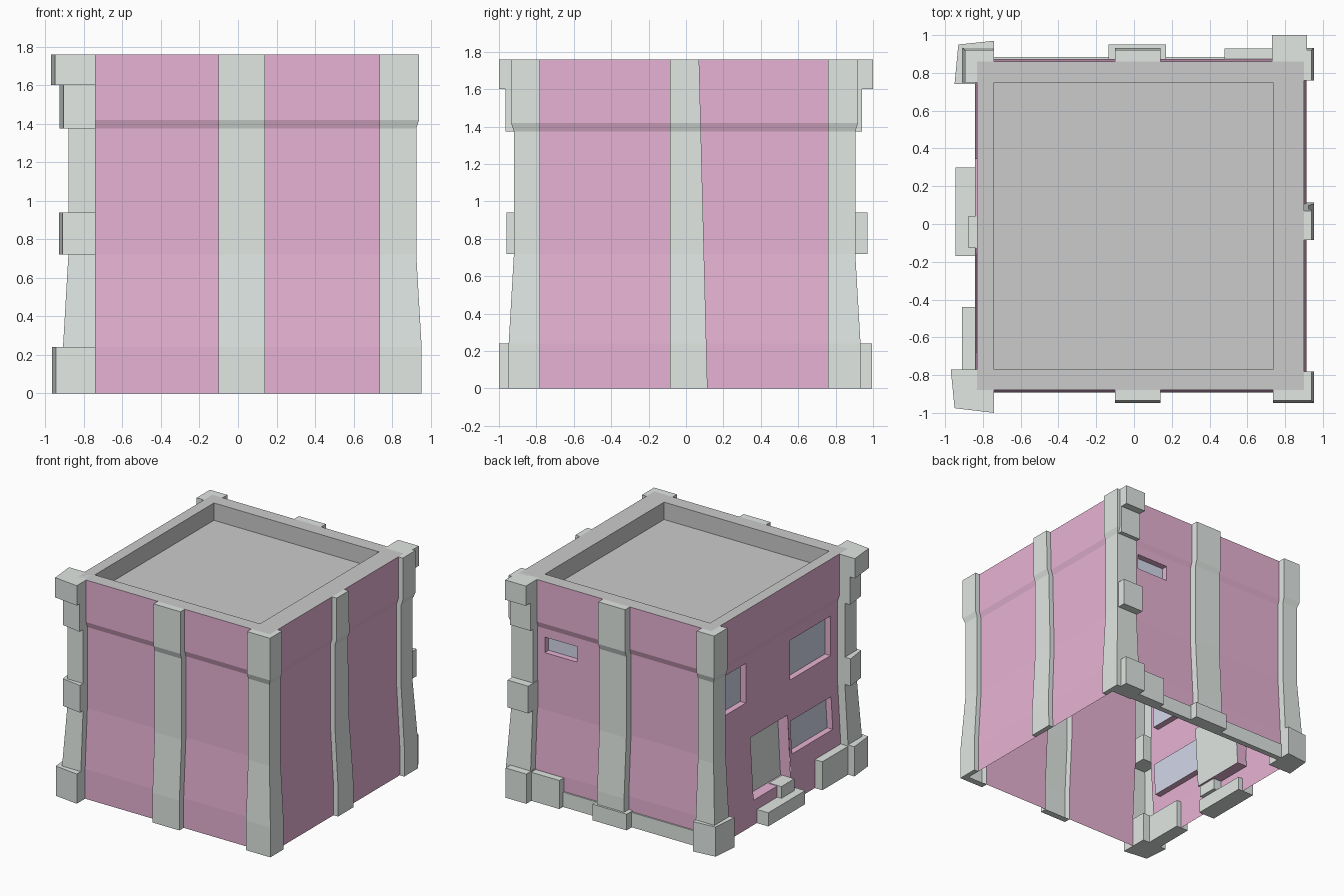
import bpy, bmesh

if "Cube" in bpy.data.objects:
    bpy.data.objects.remove(bpy.data.objects["Cube"])

TOP, ROOF = 1.76, 1.62


def material(name, rgb):
    m = bpy.data.materials.new(name)
    m.diffuse_color = (*rgb, 1)
    m.use_nodes = True
    m.node_tree.nodes["Principled BSDF"].inputs["Base Color"].default_value = m.diffuse_color
    return m


pink = material("pink_wall", (0.8, 0.45, 0.66))
stone = material("stone", (0.75, 0.8, 0.77))
glass = material("glass", (0.66, 0.69, 0.83))


def build(name, faces, mat=None):
    """Object from a list of faces, each a list of points."""
    bm = bmesh.new()
    for f in faces:
        bm.faces.new([bm.verts.new(p) for p in f])
    bmesh.ops.remove_doubles(bm, verts=bm.verts, dist=1e-5)
    me = bpy.data.meshes.new(name)
    bm.to_mesh(me)
    bm.free()
    if mat:
        me.materials.append(mat)
    bpy.context.collection.objects.link(bpy.data.objects.new(name, me))


def prism(name, pts, z0, z1, mat=stone):
    """Upright block from a counter-clockwise plan outline."""
    lo, hi = [(x, y, z0) for x, y in pts], [(x, y, z1) for x, y in pts]
    n = len(pts)
    sides = [[lo[i], lo[(i + 1) % n], hi[(i + 1) % n], hi[i]] for i in range(n)]
    build(name, sides + [hi, lo[::-1]], mat)


def block(name, x0, x1, y0, y1, z0, z1, mat=stone):
    prism(name, [(x0, y0), (x1, y0), (x1, y1), (x0, y1)], z0, z1, mat)


# Vertical wall profile: (height, outward offset)
PROFILE = [(0, .028), (.24, .028), (.72, 0), (1.375, 0), (1.42, .015), (TOP, .015)]


def offset(z):
    for (a, p), (b, q) in zip(PROFILE, PROFILE[1:]):
        if z <= b:
            return p + (q - p) * (z - a) / (b - a)
    return PROFILE[-1][1]


def rect(z):
    o = offset(z)
    return -.815 - o, .885 + o, -.865 - o, .845 + o


def plan(z):
    """Counter-clockwise outline of walls and pilasters at height z."""
    l, r, f, b = rect(z)
    L, R, F, B = l - .065, r + .04, f - .055, b + .06
    m = .115 - .045 * z / TOP
    pts = [(L, F), (-.74, F), (-.74, f), (-.1, f), (-.1, F), (.14, F), (.14, f), (.735, f), (.735, F),
           (R, F), (R, -.78), (r, -.78), (r, -.085), (R, -.085), (R, m), (r, m), (r, .76), (R, .76),
           (R, B), (.735, B), (.735, b), (.14, b), (.14, B), (-.1, B), (-.1, b), (-.74, b), (-.74, B),
           (L, B), (L, .75), (l, .75), (l, -.77), (L, -.77)]
    return [(x, y, z) for x, y in pts]


N = 32
WALLS = {2: "front_wall_left", 6: "front_wall_right", 11: "right_wall_front", 15: "right_wall_back",
         20: "back_wall_right", 24: "back_wall_left", 29: "left_wall"}
# Openings: wall -> (start, end, bottom, top, depth), start and end in world x or y
HOLES = {20: [(.67, .38, 1.18, 1.305, .05)],
         29: [(.70, .40, 1.0, 1.32, .05), (-.16, -.68, .97, 1.29, .05),
              (-.16, -.68, .38, .64, .05), (.345, -.13, .2, .70, .09)]}
levels = [z for z, _ in PROFILE]

# Walls with recessed windows and door
panes = []
for i, name in WALLS.items():
    a0, b0 = plan(0)[i], plan(0)[(i + 1) % N]
    ax = 0 if abs(b0[0] - a0[0]) > abs(b0[1] - a0[1]) else 1
    holes = [((s - a0[ax]) / (b0[ax] - a0[ax]), (e - a0[ax]) / (b0[ax] - a0[ax]), lo, hi, d)
             for s, e, lo, hi, d in HOLES.get(i, [])]
    us = sorted({0, 1, *[h[k] for h in holes for k in (0, 1)]})
    zs = sorted({*levels, *[h[k] for h in holes for k in (2, 3)]})

    def P(u, z, d=0):
        p, q = plan(z)[i], plan(z)[(i + 1) % N]
        v = [p[k] + (q[k] - p[k]) * u for k in range(3)]
        v[1 - ax] += d * (1 if v[1 - ax] < 0 else -1)
        return tuple(v)

    faces = []
    for u0, u1 in zip(us, us[1:]):
        for z0, z1 in zip(zs, zs[1:]):
            um, zm = (u0 + u1) / 2, (z0 + z1) / 2
            if not any(h[0] < um < h[1] and h[2] < zm < h[3] for h in holes):
                faces.append([P(u0, z0), P(u1, z0), P(u1, z1), P(u0, z1)])
    for u0, u1, z0, z1, d in holes:
        ring = [(u0, z0), (u1, z0), (u1, z1), (u0, z1)]
        out, inn = [P(*c) for c in ring], [P(*c, d) for c in ring]
        faces += [[out[k], out[(k + 1) % 4], inn[(k + 1) % 4], inn[k]] for k in range(4)]
        panes.append((inn, d))
    build(name, faces, pink)
build("window_panes", [f for f, d in panes if d < .08], glass)
build("door", [f for f, d in panes if d > .08], stone)


# Pilasters at the corners and wall centres, with top and bottom caps
def pilaster(name, idx, corner=None):
    faces = []
    for z0, z1 in zip(levels, levels[1:]):
        p, q = plan(z0), plan(z1)
        faces += [[p[a], p[b], q[b], q[a]] for a, b in zip(idx, idx[1:])]
    for z in (0, TOP):
        cap = [plan(z)[k] for k in idx]
        if corner:
            r = rect(z)
            cap.append((r[corner[0]], r[corner[1]], z))
        faces.append(cap if z else cap[::-1])
    build(name, faces, stone)


pilaster("front_left_pilaster", [30, 31, 0, 1, 2], (0, 2))
pilaster("front_right_pilaster", [7, 8, 9, 10, 11], (1, 2))
pilaster("back_right_pilaster", [16, 17, 18, 19, 20], (1, 3))
pilaster("back_left_pilaster", [25, 26, 27, 28, 29], (0, 3))
pilaster("front_pilaster", [3, 4, 5, 6])
pilaster("right_pilaster", [12, 13, 14, 15])
pilaster("back_pilaster", [21, 22, 23, 24])


# Parapet top, its inner faces and the sunken roof
def ring(l, r, f, b, z):
    return [(l, f, z), (r, f, z), (r, b, z), (l, b, z)]


inner = (-.74, .735, -.77, .75)
outer, rim, floor = ring(*rect(TOP), TOP), ring(*inner, TOP), ring(*inner, ROOF)
build("parapet", [[a[k], a[(k + 1) % 4], b[(k + 1) % 4], b[k]]
                  for a, b in ((outer, rim), (rim, floor)) for k in range(4)])
build("roof", [floor])

# Rough corner stones at front left and back right: (bottom, top, x reach, y reach)
for k, (z0, z1, x, y) in enumerate([(0, .24, -.965, -1.0), (.72, .94, -.93, -.96),
                                    (1.375, 1.6, -.925, -.965), (1.6, TOP, -.97, -1.0)]):
    prism(f"front_left_stone_{k}", [(x, -.77), (x + .02, y + .025), (-.74, y), (-.74, -.77)], z0, z1)
for k, (z0, z1, y) in enumerate([(0, .24, .995), (.72, .94, .97), (1.375, 1.6, .94), (1.6, TOP, 1.0)]):
    block(f"back_right_stone_{k}", .73, .915, .83, y, z0, z1)
prism("back_left_foot", [(-.95, .74), (-.74, .74), (-.74, .97), (-.93, .95)], 0, .24)

# Kerbs and steps at ground level
block("back_kerb", -.74, .735, .84, .885, 0, .12)
block("back_pilaster_foot", -.135, .17, .84, .95, 0, .13)
block("back_kerb_stone", .48, .735, .84, .93, 0, .23)
block("left_kerb_stone", -.91, -.80, -.77, -.44, 0, .23)
block("door_step", -.945, -.80, -.17, .30, 0, .11)
block("door_threshold", -.88, -.77, -.125, .04, .11, .205)
